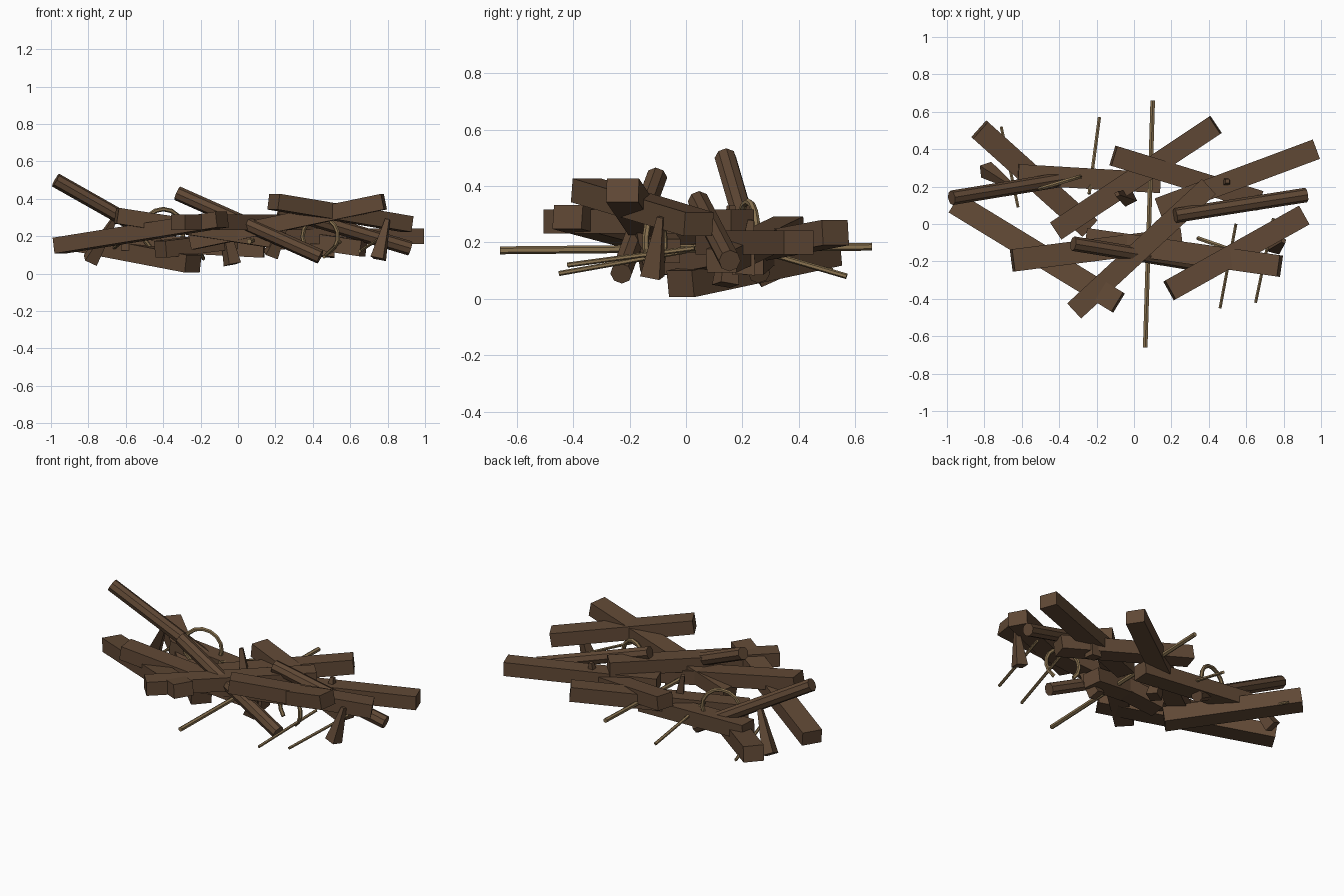
import bpy, bmesh, math
from mathutils import Vector, Matrix

if "Cube" in bpy.data.objects:
    bpy.data.objects.remove(bpy.data.objects["Cube"])


def material(name, rgb):
    m = bpy.data.materials.new(name)
    m.diffuse_color = (*rgb, 1)
    m.use_nodes = True
    m.node_tree.nodes["Principled BSDF"].inputs["Base Color"].default_value = m.diffuse_color
    return m


WOOD = material("dark_wood", (0.118, 0.066, 0.036))
ROPE = material("straw_tan", (0.25, 0.17, 0.08))


def finish(name, bm, mat):
    bmesh.ops.recalc_face_normals(bm, faces=bm.faces)
    me = bpy.data.meshes.new(name)
    bm.to_mesh(me)
    bm.free()
    me.materials.append(mat)
    ob = bpy.data.objects.new(name, me)
    bpy.context.collection.objects.link(ob)


def frame(a, b):
    """Matrix whose z axis runs from a to b, x axis level, y axis upward."""
    a, b = Vector(a), Vector(b)
    z = (b - a).normalized()
    x = Vector((0, 0, 1)).cross(z).normalized()
    y = z.cross(x)
    m = Matrix((x, y, z)).transposed().to_4x4()
    m.translation = (a + b) / 2
    return m, (b - a).length


def plank(name, a, b, w, t):
    m, l = frame(a, b)
    bm = bmesh.new()
    bmesh.ops.create_cube(bm, size=1, matrix=m @ Matrix.Diagonal((w, t, l, 1)))
    finish(name, bm, WOOD)


def round_bar(name, a, b, r1, r2, sides, mat):
    m, l = frame(a, b)
    bm = bmesh.new()
    bmesh.ops.create_cone(bm, cap_ends=True, segments=sides, radius1=r1,
                          radius2=r2, depth=l, matrix=m)
    finish(name, bm, mat)


def rope_loop(name, centre, rx, rz, skew, start, end, r):
    """Open loop of hexagonal rope in a nearly upright plane."""
    bm = bmesh.new()
    rings, n = [], 12
    for i in range(n + 1):
        t = math.radians(start + (end - start) * i / n)
        radial = Vector((math.cos(t), skew * math.cos(t), math.sin(t))).normalized()
        side = Vector((-skew, 1, 0)).normalized()
        c = Vector(centre) + Vector((rx * math.cos(t), skew * rx * math.cos(t), rz * math.sin(t)))
        rings.append([bm.verts.new(c + r * (math.cos(k * math.pi / 3) * radial
                                            + math.sin(k * math.pi / 3) * side)) for k in range(6)])
    for p, q in zip(rings, rings[1:]):
        for k in range(6):
            bm.faces.new((p[k], p[k - 1], q[k - 1], q[k]))
    bm.faces.new(rings[0])
    bm.faces.new(rings[-1])
    finish(name, bm, ROPE)


# Heavy planks: start, end, width, thickness
planks = [
    ((-0.825, 0.505, 0.165), (-0.24, -0.02, 0.053), 0.12, 0.095),
    ((-0.955, 0.11, 0.15), (-0.085, -0.42, 0.29), 0.12, 0.085),
    ((-0.32, -0.465, 0.275), (0.40, 0.20, 0.275), 0.11, 0.085),
    ((-0.65, -0.195, 0.31), (0.25, -0.08, 0.17), 0.12, 0.085),
    ((-0.25, -0.08, 0.17), (0.78, -0.225, 0.385), 0.115, 0.085),
    ((0.19, -0.355, 0.385), (0.905, 0.045, 0.265), 0.115, 0.085),
    ((0.13, 0.085, 0.20), (0.975, 0.40, 0.20), 0.11, 0.085),
    ((-0.415, -0.035, 0.13), (0.435, 0.53, 0.235), 0.11, 0.09),
    ((-0.11, 0.365, 0.25), (0.67, 0.125, 0.135), 0.11, 0.085),
    ((-0.62, 0.265, 0.17), (0.14, 0.22, 0.13), 0.11, 0.09),
]
for i, p in enumerate(planks):
    plank(f"plank_{i + 1}", *p)

# Round logs
logs = [
    ((-0.975, 0.14, 0.50), (-0.25, 0.26, 0.09)),
    ((-0.325, -0.105, 0.43), (0.44, -0.23, 0.09)),
    ((0.22, 0.045, 0.345), (0.92, 0.155, 0.135)),
]
for i, (a, b) in enumerate(logs):
    round_bar(f"log_{i + 1}", a, b, 0.039, 0.039, 8, WOOD)

# Splintered stakes, wide at the bottom
stakes = [
    ((-0.79, 0.29, 0.07), (-0.65, 0.20, 0.31)),
    ((-0.03, 0.14, 0.05), (-0.09, 0.16, 0.33)),
    ((0.175, -0.12, 0.10), (0.27, -0.18, 0.31)),
    ((0.75, -0.12, 0.08), (0.80, -0.09, 0.29)),
    ((0.48, 0.21, 0.09), (0.50, 0.23, 0.28)),
]
for i, (a, b) in enumerate(stakes):
    round_bar(f"stake_{i + 1}", a, b, 0.05, 0.016, 4, WOOD)

# Thin straw rods
rods = [
    ((0.10, 0.66, 0.185), (0.06, -0.66, 0.172), 0.014),
    ((-0.185, 0.57, 0.08), (-0.24, 0.16, 0.20), 0.010),
    ((-0.71, 0.52, 0.10), (-0.62, 0.09, 0.17), 0.009),
    ((0.46, -0.45, 0.09), (0.545, 0.0, 0.17), 0.009),
    ((0.65, -0.42, 0.12), (0.745, 0.03, 0.18), 0.009),
]
for i, (a, b, r) in enumerate(rods):
    round_bar(f"rod_{i + 1}", a, b, r, r, 6, ROPE)

# Rope loops
rope_loop("rope_loop_left", (-0.40, 0.22, 0.23), 0.11, 0.115, 0.3, -50, 230, 0.012)
rope_loop("rope_loop_right", (0.44, -0.11, 0.20), 0.095, 0.10, -0.35, -60, 230, 0.012)
